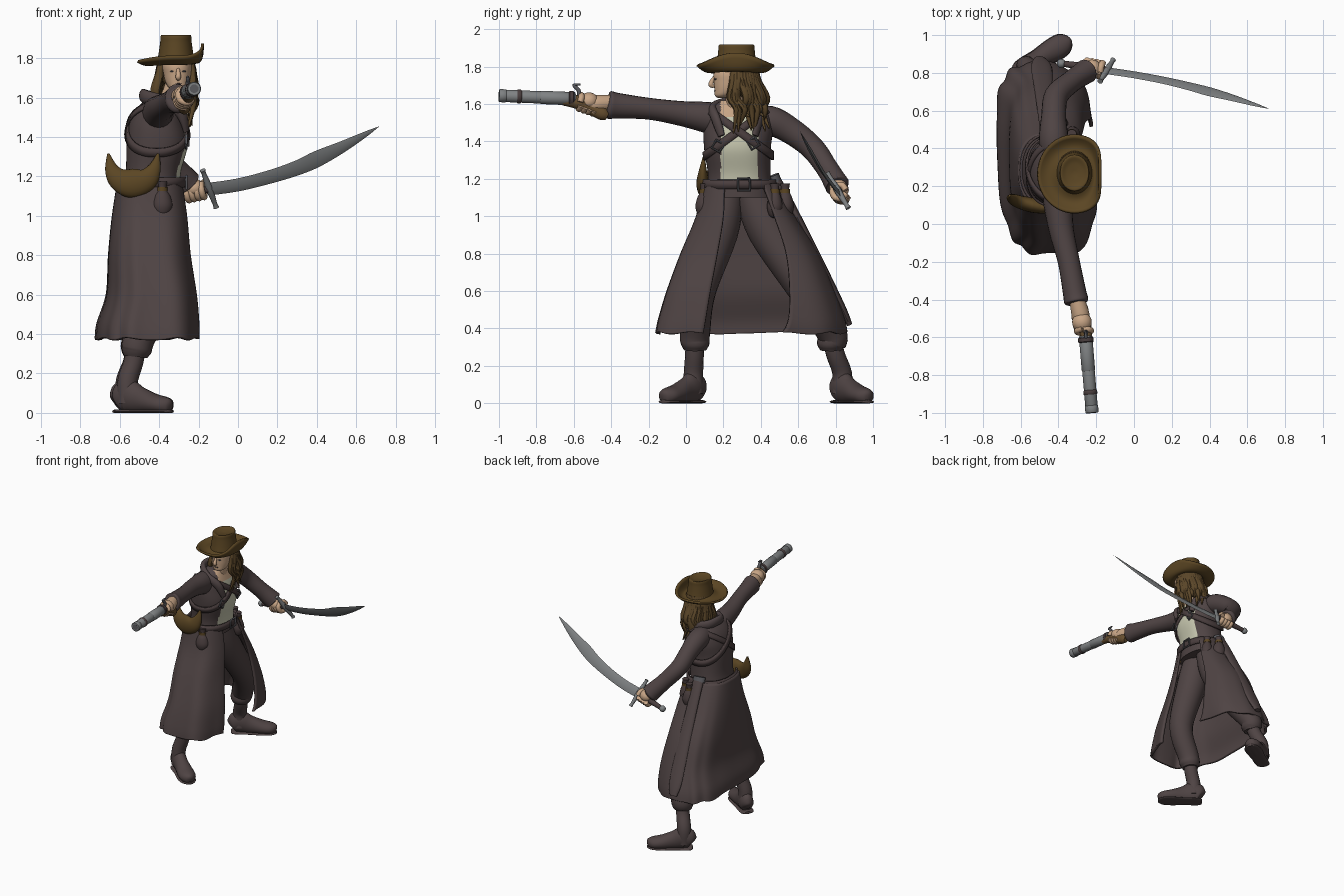
import bpy, bmesh, math, random
from mathutils import Vector as V
random.seed(4)
TAU = 2 * math.pi

def mat(name, *c):
    m = bpy.data.materials.new(name)
    m.diffuse_color = (*c, 1)
    return m
COAT = mat("coat_cloth", .078, .057, .057)
HAT = mat("hat_leather", .105, .061, .017)
HAIR = mat("hair_brown", .105, .062, .022)
SKIN = mat("skin", .58, .38, .24)
SHIRT = mat("shirt_cream", .56, .56, .42)
STRAP = mat("strap_leather", .068, .048, .048)
STEEL = mat("steel", .21, .22, .225)
IRON = mat("dark_iron", .10, .10, .11)
WOOD = mat("gun_wood", .14, .08, .03)

def make(name, verts, faces, m, solid=0):
    me = bpy.data.meshes.new(name)
    me.from_pydata([tuple(v) for v in verts], [], faces)
    bm = bmesh.new(); bm.from_mesh(me)
    bmesh.ops.recalc_face_normals(bm, faces=bm.faces)
    bm.to_mesh(me); bm.free()
    me.materials.append(m)
    ob = bpy.data.objects.new(name, me)
    bpy.context.collection.objects.link(ob)
    if solid:
        md = ob.modifiers.new("thickness", "SOLIDIFY")
        md.thickness, md.offset = solid, 0
    return ob

def spline(rows, sub=5):  # Catmull-Rom through rows of numbers
    out, n = [], len(rows)
    for i in range(n - 1):
        p = [rows[max(0, min(n - 1, i + k))] for k in (-1, 0, 1, 2)]
        for s in range(sub):
            t = s / sub
            out.append(tuple(.5 * (2*b + (c-a)*t + (2*a-5*b+4*c-d)*t*t + (3*b-a-3*c+d)*t**3)
                             for a, b, c, d in zip(*p)))
    return out + [tuple(rows[-1])]

def grid(nr, nc, closed):
    return [(r*nc+c, r*nc+(c+1) % nc, (r+1)*nc+(c+1) % nc, (r+1)*nc+c)
            for r in range(nr-1) for c in range(nc if closed else nc-1)]

def tube(name, pts, m, seg=16, sub=5, ref=None):  # points: x,y,z,side radius[,other radius]
    rows = spline([p if len(p) == 5 else (*p, p[3]) for p in pts], sub)
    P = [V(r[:3]) for r in rows]
    d = (P[-1] - P[0]).normalized()
    ref = V(ref) if ref else (V((0, 1, 0)) if abs(d.z) > .75 else V((0, 0, 1)))
    vs = []
    for i, r in enumerate(rows):
        t = P[min(i+1, len(P)-1)] - P[max(i-1, 0)]
        s = t.cross(ref).normalized(); n = s.cross(t).normalized()
        for k in range(seg):
            a = TAU * k / seg
            v = P[i] + s * math.cos(a) * max(r[3], .001) + n * math.sin(a) * max(r[4], .001)
            v.z = max(v.z, 0)
            vs.append(v)
    f = grid(len(P), seg, True) + [tuple(range(seg)), tuple(range(len(vs)-seg, len(vs)))]
    return make(name, vs, f, m)

def oval(row, a, e=2.0):  # point on a rounded-box section: z,cx,cy,rx,ry
    p = lambda v: math.copysign(abs(v) ** (2 / e), v)
    return V((row[1] + row[3]*p(math.cos(a)), row[2] + row[4]*p(math.sin(a)), row[0]))

def stack(name, rows, m, seg=32, e=2.0, sub=5):
    rs = spline(rows, sub)
    vs = [oval(r, TAU*k/seg, e) for r in rs for k in range(seg)]
    f = grid(len(rs), seg, True) + [tuple(range(seg)), tuple(range(len(vs)-seg, len(vs)))]
    return make(name, vs, f, m)

def ball(name, loc, size, m):
    bm = bmesh.new()
    bmesh.ops.create_uvsphere(bm, u_segments=20, v_segments=12, radius=1)
    me = bpy.data.meshes.new(name); bm.to_mesh(me); bm.free()
    me.materials.append(m)
    ob = bpy.data.objects.new(name, me)
    ob.location, ob.scale = loc, size
    bpy.context.collection.objects.link(ob)

# torso with open coat, shirt and bare neckline
TORSO = [(1.10, -.445, .285, .15, .18), (1.22, -.43, .285, .14, .168), (1.36, -.41, .275, .155, .178),
         (1.47, -.41, .28, .14, .185), (1.55, -.40, .28, .11, .165), (1.62, -.37, .272, .06, .085)]
torso = stack("torso", TORSO, COAT, 96, 2.3, 8)
torso.data.materials.append(SHIRT); torso.data.materials.append(SKIN)
for f in torso.data.polygons:
    c = f.center
    if f.normal.x > .2 and abs(c.y - .285) < .10 and c.z > 1.17:
        f.material_index = 2 if c.z > 1.53 else 1
tube("coat_collar", [(-.262, .19, 1.43, .012, .02), (-.29, .16, 1.52, .022, .03), (-.37, .145, 1.575, .022, .032),
     (-.46, .21, 1.60, .022, .035), (-.48, .28, 1.61, .022, .035), (-.45, .36, 1.60, .022, .035),
     (-.36, .405, 1.58, .022, .032), (-.29, .39, 1.52, .022, .03), (-.262, .37, 1.43, .012, .02)], COAT)

# belt and crossed straps wrapped round the torso
TR = spline(TORSO, 8)
def torso_row(z):
    z = max(TR[0][0] + .001, min(TR[-1][0] - .001, z))
    return next(tuple(a + (b-a)*(z-p[0])/(q[0]-p[0]) for a, b in zip(p, q))
                for p, q in zip(TR, TR[1:]) if p[0] <= z <= q[0])
def band(name, z0, k, width, off, m):
    vs, n = [], 64
    for dz in (-width/2, width/2):
        for i in range(n):
            a, z = TAU*i/n, z0
            for _ in range(25):
                z += .5 * (z0 + dz + k * (oval(torso_row(z), a, 2.3).y - .28) - z)
            r = torso_row(z)
            vs.append(oval((z, r[1], r[2], r[3]+off, r[4]+off), a, 2.3))
    return make(name, vs, grid(2, n, True), m, .012)
band("belt", 1.17, 0, .05, .022, STRAP)
band("strap_left", 1.455, .76, .05, .006, STRAP)
band("strap_right", 1.455, -.76, .05, .012, STRAP)
def buckle(name, x, y, z, s, tilt):
    ps = []
    for k in range(5):
        a = TAU*k/4 + math.pi/4 + tilt
        ps.append((x, y + s*math.cos(a), z + s*math.sin(a), .007))
    tube(name, ps, IRON, 8, 1, (1, 0, 0))
buckle("belt_buckle", -.262, .31, 1.17, .045, 0)
buckle("strap_buckle_left", -.252, .36, 1.39, .034, .55)
buckle("strap_buckle_right", -.262, .17, 1.375, .034, -.55)

# long open coat skirt
SK = spline([(1.18, -.445, .285, .158, .182), (1.0, -.445, .315, .185, .255), (.8, -.445, .335, .203, .36),
             (.6, -.435, .34, .222, .44), (.45, -.452, .345, .25, .49), (.375, -.457, .345, .252, .505)], 6)
vs, nc = [], 120
for i, r in enumerate(SK):
    t = i / (len(SK) - 1)
    a0, a1 = math.radians(36 - 26*t), TAU - math.radians(19)
    for k in range(nc):
        a = a0 + (a1 - a0) * k / (nc - 1)
        w = 1 + .02 * t * math.sin(a * 10 + 1.5 * math.sin(3*a)) - .01*t
        v = oval((r[0], r[1], r[2], r[3]*w, r[4]*w), a, 2.7 + .5*t)
        v.x -= .06 * t * (v.y - .2)
        v.z += .006 * t * math.sin(a * 9)
        vs.append(v)
make("coat_skirt", vs, grid(len(SK), nc, False), COAT, .018)

# trousers, cuffs and boots
def leg(side, hip, knee, ank, d):
    (kx, ky), (ax, ay) = knee, ank
    top = (kx*.3 + ax*.7, ky*.3 + ay*.7)
    tube(side + "_trouser", [(-.445, hip, 1.12, .10), (-.43, hip*.7+ky*.3, .92, .112), (kx, ky, .60, .09),
         (top[0]+.015, top[1], .38, .08), (top[0], top[1], .32, .077), (top[0]-.005, top[1], .285, .06)], COAT, 20)
    tube(side + "_boot_shaft", [(top[0], top[1], .36, .052), (top[0]-.015, top[1]*.6+ay*.4, .26, .05),
         (ax, ay, .16, .052), (ax, ay, .05, .055)], COAT)
    h = V((ax, ay, 0)); D = V((*d, 0)).normalized()
    foot = [(-.064, .055, .02, .03), (-.05, .065, .046, .066), (0, .085, .053, .086), (.07, .066, .053, .07),
            (.16, .048, .062, .052), (.225, .04, .058, .044), (.262, .035, .032, .034), (.272, .033, .008, .012)]
    tube(side + "_boot_foot", [(*(h + D*s)[:2], z, a, b) for s, z, a, b in foot], COAT, 20)
    tube(side + "_boot_sole", [(*(h + D*s)[:2], .008, a + .003, .01) for s, z, a, b in foot], COAT, 16)
leg("right", .21, (-.41, .07), (-.56, .04), (.80, -.60))
leg("left", .36, (-.40, .64), (-.568, .835), (.85, .52))

# sleeves
tube("right_sleeve", [(-.42, .22, 1.50, .07, .085), (-.405, .13, 1.525, .078, .085), (-.385, -.03, 1.55, .066, .066),
     (-.345, -.20, 1.575, .058, .058), (-.315, -.36, 1.59, .062, .068), (-.305, -.41, 1.595, .064, .074),
     (-.303, -.422, 1.597, .045, .05)], COAT, 20)
tube("left_sleeve", [(-.42, .34, 1.49, .07, .085), (-.425, .45, 1.51, .078, .08), (-.425, .57, 1.45, .066, .07),
     (-.41, .68, 1.36, .064, .064), (-.33, .755, 1.255, .058, .06), (-.265, .80, 1.18, .063, .066),
     (-.25, .81, 1.163, .064, .067), (-.245, .812, 1.158, .045, .045)], COAT, 20)

# hands gripping along an axis
def fist(side, c, axis, wrist):
    c, ax, w = V(c), V(axis).normalized(), V(wrist)
    u = w - c; u = (u - ax * u.dot(ax)).normalized(); v = ax.cross(u)
    tube(side + "_wrist", [(*w, .04), (*(w*.4 + c*.6), .047), (*c, .04)], SKIN, 14)
    ball(side + "_palm", c + u*.02, (.052, .052, .046), SKIN)
    for k in range(4):
        ps = [c + ax*(k-1.5)*.026 + (u*math.cos(a) + v*math.sin(a))*.037
              for a in [math.radians(x) for x in (0, 60, 120, 180, 235)]]
        tube(f"{side}_finger_{k+1}", [(*p, .0175) for p in ps], SKIN, 10, 4, tuple(ax))
    ps = [c + ax*.05 + (u*math.cos(a) - v*math.sin(a))*.037 for a in (0, .9, 1.8)]
    tube(side + "_thumb", [(*p, .017) for p in ps], SKIN, 10, 4, tuple(ax))
fist("right", (-.272, -.525, 1.597), (.03, -.16, .055), (-.302, -.40, 1.608))
fist("left", (-.218, .826, 1.123), (.24, -.04, .05), (-.26, .80, 1.19))

# pistol
G = lambda t: V((-.256, -.60, 1.628)).lerp(V((-.222, -1.0, 1.645)), t)
def barrel(name, a, b, r, m):
    tube(name, [(*G(a), r*.9), (*G(a+.01), r), (*G(b-.01), r), (*G(b), r*.9)], m, 20, 1)
barrel("gun_barrel", -.02, .98, .033, STEEL)
barrel("gun_breech", -.02, .45, .0355, STEEL)
barrel("gun_muzzle", .9, 1.0, .035, STEEL)
barrel("gun_band_front", .70, .76, .037, STRAP)
barrel("gun_band_rear", .0, .07, .041, STRAP)
tube("gun_bore", [(*G(.98), .022), (*G(1.001), .022)], IRON, 16, 1)
tube("gun_stock", [(-.25, -.66, 1.612, .024, .02), (-.253, -.59, 1.612, .032, .036), (-.262, -.52, 1.585, .028, .036),
     (-.272, -.45, 1.55, .03, .036), (-.275, -.42, 1.535, .02, .022)], WOOD)
tube("gun_hammer", [(-.256, -.57, 1.64, .012), (-.255, -.575, 1.675, .011), (-.255, -.60, 1.70, .009),
     (-.255, -.565, 1.705, .005)], IRON, 10, 4, (1, 0, 0))

# curved sword: diamond section blade, guard, grip, pommel
W = V((-.3, -.45, .84)).normalized()
blade = spline([(-.15, .812, 1.135, .037), (0, .79, 1.157, .037), (.16, .76, 1.197, .038), (.30, .727, 1.243, .042),
                (.40, .70, 1.288, .046), (.52, .668, 1.345, .034), (.64, .632, 1.41, .017), (.715, .61, 1.453, .001)], 5)
vs = []
T = W.cross(V((.86, -.2, .32))).normalized()
for x, y, z, w in blade:
    c, h = V((x, y, z)), T * .01 * min(1, w/.03)
    vs += [c + W*w, c + h, c - W*w, c - h]
make("sword_blade", vs, grid(len(blade), 4, True) + [(0, 1, 2, 3), tuple(range(len(vs)-4, len(vs)))], STEEL)
gc, gd = V((-.145, .812, 1.137)), V((-.3, -.49, .82))
tube("sword_guard", [(*(gc + gd*s), r) for s, r in ((-.115, .015), (-.09, .012), (-.02, .018), (.02, .018),
     (.09, .012), (.115, .015))], STEEL, 12, 4, (1, 0, 0))
tube("sword_grip", [(-.14, .812, 1.138, .018), (-.25, .83, 1.115, .021), (-.37, .848, 1.09, .016)], STRAP, 14)
ball("sword_pommel", (-.385, .85, 1.088), (.024, .024, .024), STEEL)

# scabbard hanging at the left hip
tube("scabbard", [(-.45, .475, 1.21, .045, .024), (-.46, .55, 1.08, .045, .022), (-.475, .70, .79, .05, .02),
     (-.49, .83, .52, .055, .02), (-.50, .875, .42, .03, .015)], COAT, 16)
tube("scabbard_throat", [(-.45, .468, 1.22, .05, .03), (-.453, .482, 1.185, .05, .03)], IRON, 16, 1)

# hip bags
tube("crescent_bag", [(-.658, .15, 1.315, .006, .006), (-.64, .135, 1.235, .036, .024), (-.60, .115, 1.185, .060, .034),
     (-.535, .10, 1.165, .074, .04), (-.465, .09, 1.185, .060, .034), (-.425, .09, 1.24, .034, .022),
     (-.405, .095, 1.315, .006, .006)], HAT, 20, 6, (0, 1, 0))
for i, (x, y, s) in enumerate([(-.385, .10, 1), (-.33, .475, .85), (-.40, .53, .95)]):
    stack(f"pouch_{i+1}", [(.99, x, y, .01, .01), (1.005, x, y, .036*s, .036*s), (1.05, x, y, .054*s, .05*s),
          (1.10, x, y, .042*s, .04*s), (1.135, x, y, .022, .022), (1.175, x, y, .026, .026)], STRAP, 18)
    tube(f"pouch_tie_{i+1}", [(x, y, 1.125, .028), (x, y, 1.145, .028)], HAT, 14, 1)

# head and face (looking toward -y)
tube("neck", [(-.365, .265, 1.54, .06), (-.335, .262, 1.62, .05), (-.31, .26, 1.70, .05)], SKIN)
stack("head", [(1.632, -.305, .185, .012, .014), (1.645, -.305, .20, .04, .045), (1.675, -.307, .228, .06, .076),
      (1.72, -.308, .243, .07, .094), (1.77, -.31, .255, .074, .105), (1.83, -.31, .26, .05, .07)], SKIN, 28, 2.2)
tube("nose", [(-.304, .152, 1.745, .008), (-.303, .138, 1.72, .012), (-.303, .134, 1.703, .014),
     (-.304, .15, 1.692, .008)], SKIN, 12, 4)
ball("mouth", (-.304, .159, 1.67), (.02, .01, .004), STRAP)
for s in (-1, 1):
    ball("eye", (-.304 + s*.03, .157, 1.733), (.011, .008, .004), IRON)

# hair cap and hanging locks
ball("hair_cap", (-.315, .30, 1.735), (.08, .088, .10), HAIR)
for i in range(26):
    a = math.radians(-16 + 212 * i / 25)
    c, s = math.cos(a), math.sin(a)
    j = random.uniform(-.02, .02)
    zb = 1.52 + random.uniform(-.06, .07) - (.03 if c > .3 else 0)
    tube("hair_lock", [(-.315 + .072*c, .28 + .085*s, 1.80, .017), (-.315 + .086*c, .28 + .105*s, 1.72, .021),
         (-.32 + .096*c + j*.5, .285 + .13*s + j, 1.63, .021), (-.325 + .095*c - j, .295 + .13*s - j, 1.57, .016),
         (-.325 + .085*c + j, .30 + .13*s + j, zb, .004)], HAIR, 8, 4)

# wide hat with an upturned brim on one side
stack("hat_crown", [(1.785, -.315, .27, .094, .112), (1.83, -.315, .27, .087, .104), (1.88, -.315, .27, .080, .098),
      (1.910, -.315, .27, .078, .096), (1.918, -.315, .27, .07, .086), (1.908, -.315, .27, .045, .055),
      (1.902, -.315, .27, .01, .01)], HAT, 36)
vs, n = [], 56
for r in range(9):
    t = r / 8
    for k in range(n):
        a = TAU*k/n
        c, s = math.cos(a), math.sin(a)
        up = max(0, c) ** 2.5
        x = -.315 + c*(.08 + t*(.115 - .06*up*t))
        vs.append(V((x, .265 + s*(.09 + t*.115), 1.79 - .022*math.sin(math.pi*t) + t*t*(.09*up + .025*s*s - .006))))
make("hat_brim", vs, grid(9, n, True), HAT, .014)

# smooth shading with sharp edges kept
bpy.ops.object.select_all(action='SELECT')
bpy.context.view_layer.objects.active = torso
bpy.ops.object.shade_smooth_by_angle(angle=math.radians(45))
